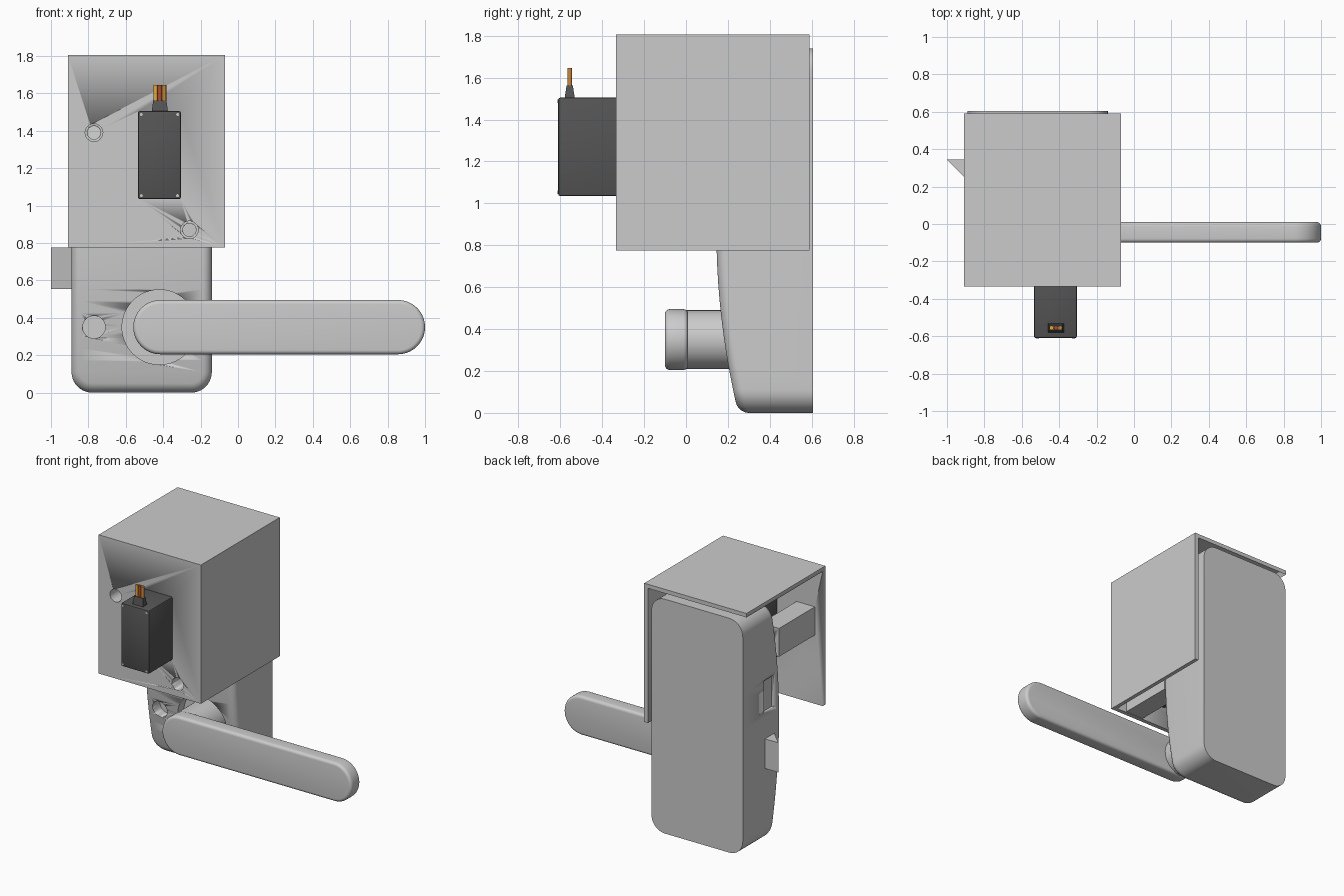
import bpy, bmesh, math
from mathutils import Matrix

if "Cube" in bpy.data.objects:
    bpy.data.objects.remove(bpy.data.objects["Cube"])


def add(name, bm, color=None, smooth=True):
    bmesh.ops.recalc_face_normals(bm, faces=bm.faces)
    me = bpy.data.meshes.new(name)
    bm.to_mesh(me)
    bm.free()
    ob = bpy.data.objects.new(name, me)
    bpy.context.collection.objects.link(ob)
    if color:
        m = bpy.data.materials.new(name + "_color")
        m.diffuse_color = (*color, 1)
        m.use_nodes = True
        m.node_tree.nodes["Principled BSDF"].inputs["Base Color"].default_value = m.diffuse_color
        me.materials.append(m)
    activate(ob)
    if smooth:
        bpy.ops.object.shade_smooth_by_angle(angle=math.radians(30))
    return ob


def activate(ob):
    bpy.ops.object.select_all(action='DESELECT')
    ob.select_set(True)
    bpy.context.view_layer.objects.active = ob


def box(name, x, y, z, color=None, bevel=0):
    bm = bmesh.new()
    c = [((a[0] + a[1]) / 2) for a in (x, y, z)]
    s = [a[1] - a[0] for a in (x, y, z)]
    bmesh.ops.create_cube(bm, size=1, matrix=Matrix.Translation(c) @ Matrix.Diagonal((*s, 1)))
    if bevel:
        bmesh.ops.bevel(bm, geom=bm.edges[:], offset=bevel, segments=2, profile=0.5, affect='EDGES')
    return add(name, bm, color)


def cyl_y(name, x, z, r, y0, y1, color=None, seg=64):
    bm = bmesh.new()
    mat = Matrix.Translation((x, (y0 + y1) / 2, z)) @ Matrix.Rotation(math.pi / 2, 4, 'X')
    bmesh.ops.create_cone(bm, cap_ends=True, segments=seg, radius1=r, radius2=r,
                          depth=y1 - y0, matrix=mat)
    return add(name, bm, color)


def boolean(ob, tool, op='DIFFERENCE'):
    m = ob.modifiers.new("bool", 'BOOLEAN')
    m.operation, m.object, m.solver = op, tool, 'EXACT'
    activate(ob)
    bpy.ops.object.modifier_apply(modifier=m.name)
    bpy.data.objects.remove(tool)


# Lock body: rounded slab with bowed front and filleted front rim
CX, CZ, HW, HH, CORNER, BACK, FIL = -0.515, 0.87, 0.375, 0.87, 0.11, 0.605, 0.05


def half_outline(inset):
    """Right half of the rounded outline, bottom to top, as (dx, dz)."""
    r = CORNER - inset
    w, h = HW - CORNER, HH - CORNER
    arc = [math.pi / 2 * i / 10 for i in range(11)]
    pts = [(w + r * math.sin(a), -h - r * math.cos(a)) for a in arc]
    pts += [(w + r, -h + 2 * h * i / 24) for i in range(1, 24)]
    return pts + [(w + r * math.cos(a), h + r * math.sin(a)) for a in arc]


bm = bmesh.new()
rings = []
steps = [(0, None)] + [(FIL * (1 - math.cos(t)), FIL * (1 - math.sin(t)))
                       for t in [math.pi / 2 * i / 8 for i in range(9)]]
for inset, lift in steps:
    right = half_outline(inset)
    pts = right + [(-x, z) for x, z in reversed(right)]
    rings.append([bm.verts.new((CX + x, BACK if lift is None else 0.145 + 0.138 * z * z + lift,
                                CZ + z)) for x, z in pts])
n = len(rings[0])
for a, b in zip(rings, rings[1:]):
    for i in range(n):
        j = (i + 1) % n
        bm.faces.new((a[i], a[j], b[j], b[i]))
bm.faces.new(rings[0])
f = rings[-1]
for i in range(n // 2 - 1):
    bm.faces.new((f[i], f[i + 1], f[n - 2 - i], f[n - 1 - i]))
body = add("lock_body", bm)
boolean(body, cyl_y("handle_recess", -0.42, 0.35, 0.2, -0.2, 0.25))
boolean(body, cyl_y("keyhole_recess", -0.77, 0.35, 0.06, -0.2, 0.27))
boolean(body, box("bolt_slot", (-1, -0.87), (0.24, 0.358), (0.97, 1.21)))

# Spring latch wedge
bm = bmesh.new()
prof = [(-1, 0.345), (-0.89, 0.345), (-0.88, 0.345), (-0.88, 0.235), (-0.89, 0.235)]
face = bm.faces.new([bm.verts.new((x, y, 0.555)) for x, y in prof])
ext = bmesh.ops.extrude_face_region(bm, geom=[face])
bmesh.ops.translate(bm, vec=(0, 0, 0.22),
                    verts=[g for g in ext["geom"] if isinstance(g, bmesh.types.BMVert)])
add("latch_bolt", bm, smooth=False)

# Lever handle: stadium bar plus round neck
bm = bmesh.new()
R, xl, xr = 0.145, -0.415, 0.855
pts = []
for cx, start in ((xr, -math.pi / 2), (xl, math.pi / 2)):
    pts += [(cx + R * math.cos(start + math.pi * i / 32),
             0.35 + R * math.sin(start + math.pi * i / 32)) for i in range(33)]
face = bm.faces.new([bm.verts.new((x, -0.1, z)) for x, z in pts])
ext = bmesh.ops.extrude_face_region(bm, geom=[face])
bmesh.ops.translate(bm, vec=(0, 0.11, 0),
                    verts=[g for g in ext["geom"] if isinstance(g, bmesh.types.BMVert)])
rim = [e for e in bm.edges if abs(e.verts[0].co.y - e.verts[1].co.y) < 1e-5]
bmesh.ops.bevel(bm, geom=rim, offset=0.022, segments=5, profile=0.5, affect='EDGES')
add("lever_handle", bm)
cyl_y("handle_neck", -0.42, 0.35, 0.14, -0.03, 0.26)

# Cover: front, right and top walls, with two screw posts inside
T = 0.03
cover = box("cover", (-0.91, -0.07), (-0.335, 0.59), (0.775, 1.805))
boolean(cover, box("cover_hollow", (-2, -0.07 - T), (-0.335 + T, 2), (-1, 1.805 - T)))
boolean(cover, box("servo_opening", (-0.533, -0.307), (-1, -0.2), (1.037, 1.503)))
HOLES = [(-0.77, 1.39), (-0.26, 0.87)]
for x, z in HOLES:
    boolean(cover, box("post", (x - 0.075, x + 0.075), (-0.32, 0.115),
                       (max(z - 0.105, 0.78), z + 0.105)), 'UNION')
for x, z in HOLES:
    boolean(cover, cyl_y("counterbore", x, z, 0.047, -0.6, -0.22))
    boolean(cover, cyl_y("screw_hole", x, z, 0.035, -0.6, 0.3))

# Servo motor: case, mounting ears, output gear and arm
DARK = (0.09, 0.09, 0.09)
box("servo_case", (-0.535, -0.305), (-0.61, -0.13), (1.035, 1.505), DARK, 0.01)
box("servo_ears", (-0.533, -0.307), (-0.303, -0.265), (0.94, 1.6), DARK)
cyl_y("servo_gear_housing", -0.42, 1.39, 0.11, -0.14, -0.06, DARK)
cyl_y("servo_shaft", -0.42, 1.39, 0.04, -0.07, 0.0)
for x in (-0.517, -0.323):
    for z in (1.053, 1.487):
        cyl_y("case_screw", x, z, 0.008, -0.613, -0.6, (0.6, 0.6, 0.6), 16)

# Cable boot and three wires
bm = bmesh.new()
bmesh.ops.create_cube(bm, size=1, matrix=Matrix.Translation((-0.418, -0.555, 1.53))
                      @ Matrix.Diagonal((0.088, 0.05, 0.066, 1)))
for v in bm.verts:
    if v.co.z > 1.53:
        v.co.x = -0.418 + (v.co.x + 0.418) * 0.8
        v.co.y = -0.555 + (v.co.y + 0.555) * 0.6
add("cable_boot", bm, DARK, False)
for i, col in enumerate([(0.8, 0.4, 0.04), (0.4, 0.08, 0.03), (0.6, 0.25, 0.04)]):
    bm = bmesh.new()
    bmesh.ops.create_cone(bm, cap_ends=True, segments=16, radius1=0.0115, radius2=0.0115, depth=0.105,
                          matrix=Matrix.Translation((-0.441 + 0.023 * i, -0.555, 1.5925)))
    add("wire", bm, col)
